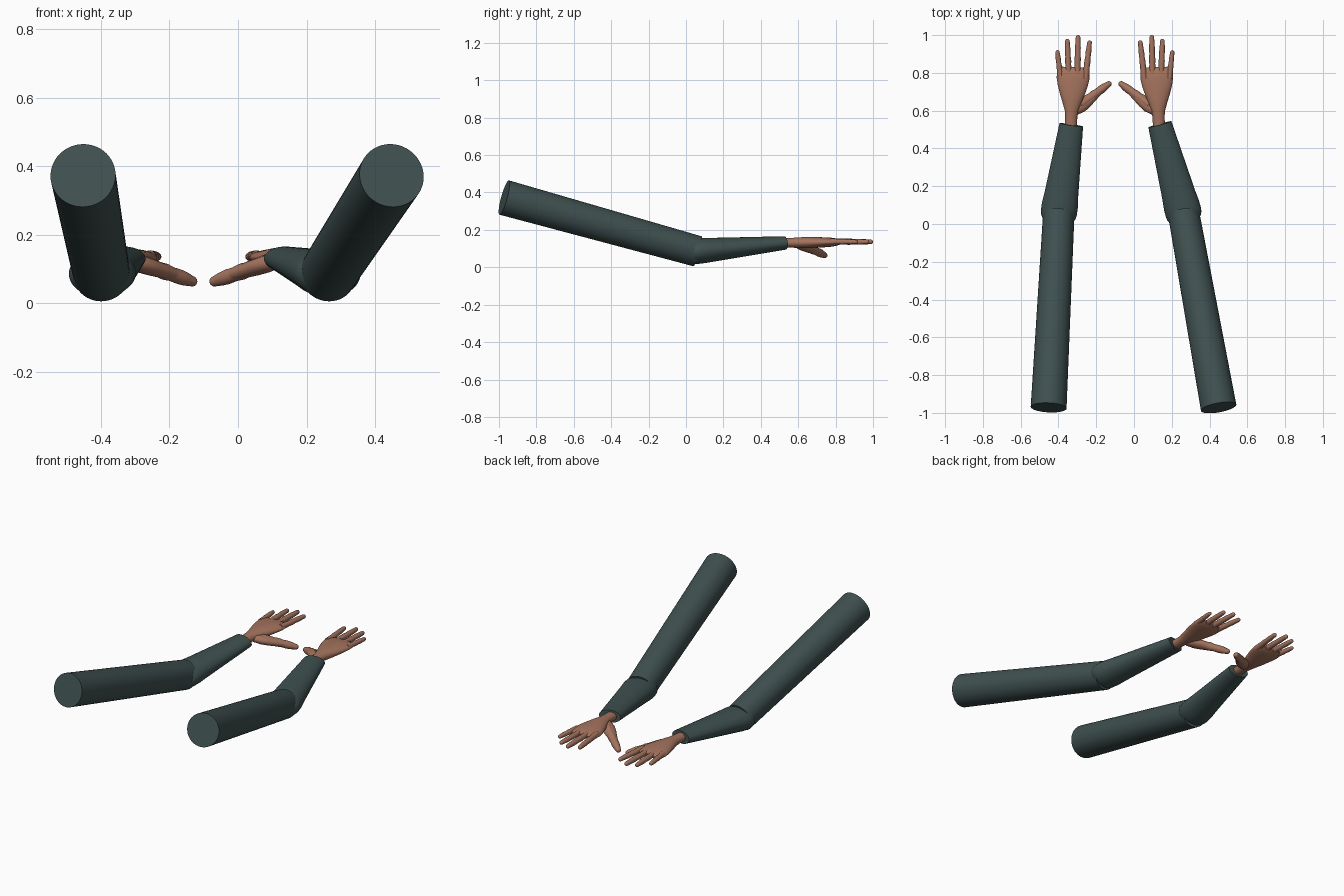
import bpy, bmesh, math
from mathutils import Vector

cube = bpy.data.objects.get("Cube")
if cube:
    bpy.data.objects.remove(cube, do_unlink=True)


def make_material(name, colour):
    m = bpy.data.materials.new(name)
    m.diffuse_color = colour
    m.use_nodes = True
    m.node_tree.nodes["Principled BSDF"].inputs["Base Color"].default_value = colour
    return m


sleeve = make_material("dark green sleeve", (0.05, 0.08, 0.08, 1))
skin = make_material("warm brown skin", (0.37, 0.17, 0.11, 1))


def loft(name, start, end, rings, mat, sides=32):
    """Elliptical tube: each ring is (fraction along axis, half width, half height)."""
    start, end = Vector(start), Vector(end)
    axis = end - start
    side = axis.cross(Vector((0, 0, 1))).normalized()
    up = side.cross(axis).normalized()
    bm = bmesh.new()
    loops = []
    for t, w, h in rings:
        c = start + axis * t
        angles = [math.tau * i / sides for i in range(sides)]
        loops.append([bm.verts.new(c + side * w * math.cos(a) + up * h * math.sin(a))
                      for a in angles])
    for a, b in zip(loops, loops[1:]):
        for i in range(sides):
            j = (i + 1) % sides
            bm.faces.new((a[i], a[j], b[j], b[i]))
    bm.faces.new(loops[0])
    bm.faces.new(loops[-1])
    bmesh.ops.recalc_face_normals(bm, faces=bm.faces)
    mesh = bpy.data.meshes.new(name)
    bm.to_mesh(mesh)
    bm.free()
    mesh.materials.append(mat)
    obj = bpy.data.objects.new(name, mesh)
    bpy.context.collection.objects.link(obj)
    bpy.ops.object.select_all(action='DESELECT')
    obj.select_set(True)
    bpy.context.view_layer.objects.active = obj
    bpy.ops.object.shade_smooth_by_angle(angle=math.radians(45))
    return obj


def dome(width, height, length, flip=False, steps=6):
    """Rings of a rounded end, fraction offset running from the pole to zero."""
    out = []
    for i in range(steps):
        a = math.radians(8) + (math.pi / 2 - math.radians(8)) * i / steps
        out.append((-length * math.cos(a), width * math.sin(a), height * math.sin(a)))
    return [(-t, w, h) for t, w, h in reversed(out)] if flip else out


def digit(name, start, end, radius, tip, sides=16):
    """Finger with soft joints and a rounded tip."""
    profile = [(0, 1), (0.2, 0.97), (0.34, 0.9), (0.44, 0.97),
               (0.56, 0.84), (0.7, 0.88), (0.8, 0.8)]
    rings = [(t, radius * k, radius * k) for t, k in profile]
    length = (Vector(end) - Vector(start)).length
    cap = tip / length
    rings.append((1 - cap, tip, tip))
    rings += [(1 - cap + t, w, h) for t, w, h in dome(tip, tip, cap, True)]
    loft(name, start, end, rings, skin, sides)


def build_arm(label, shoulder, elbow, wrist, place):
    # Sleeve: straight upper tube and flattened, tapering forearm
    loft(label + "_upper_sleeve", shoulder, elbow,
         [(0, 0.095, 0.095), (1, 0.083, 0.083)], sleeve, 48)
    loft(label + "_forearm_sleeve", elbow, wrist,
         dome(0.096, 0.068, 0.16) + [(0, 0.096, 0.068), (0.08, 0.096, 0.067),
                                     (0.2, 0.09, 0.063), (1, 0.063, 0.036)], sleeve, 48)

    # Wrist and palm
    loft(label + "_palm", place(-0.335, 0.50, 0.130), place(-0.320, 0.83, 0.135),
         [(0, 0.032, 0.025), (0.2, 0.032, 0.026), (0.3, 0.036, 0.028),
          (0.42, 0.049, 0.030), (0.55, 0.064, 0.030), (0.7, 0.079, 0.027),
          (0.82, 0.087, 0.025), (0.9, 0.086, 0.021), (0.96, 0.079, 0.016),
          (1, 0.064, 0.008)], skin)

    # Four fingers
    fingers = [("little", -0.389, -0.406, 0.92, 0.0155), ("ring", -0.345, -0.353, 0.98, 0.017),
               ("middle", -0.300, -0.296, 1.0, 0.0175), ("index", -0.257, -0.234, 0.972, 0.017)]
    for name, base, tip, reach, r in fingers:
        digit(f"{label}_{name}_finger", place(base, 0.77, 0.138),
              place(tip, reach, 0.136), r, r * 0.7)

    # Thumb with a fleshy root
    digit(label + "_thumb", place(-0.285, 0.630, 0.118), place(-0.122, 0.750, 0.060), 0.025, 0.015)
    loft(label + "_thumb_root", place(-0.335, 0.585, 0.130), place(-0.185, 0.700, 0.084),
         [(0, 0.012, 0.010), (0.15, 0.028, 0.022), (0.35, 0.037, 0.025),
          (0.55, 0.034, 0.024), (0.8, 0.025, 0.021), (1, 0.018, 0.018)], skin, 24)


def right_side(x, y, z):
    return (x, y, z)


def left_side(x, y, z):
    return (-0.202 - x, y, z)


build_arm("right", (-0.452, -0.972, 0.373), (-0.398, 0.06, 0.086),
          (-0.332, 0.525, 0.130), right_side)
build_arm("left", (0.448, -0.972, 0.373), (0.262, 0.06, 0.086),
          (0.137, 0.528, 0.130), left_side)
